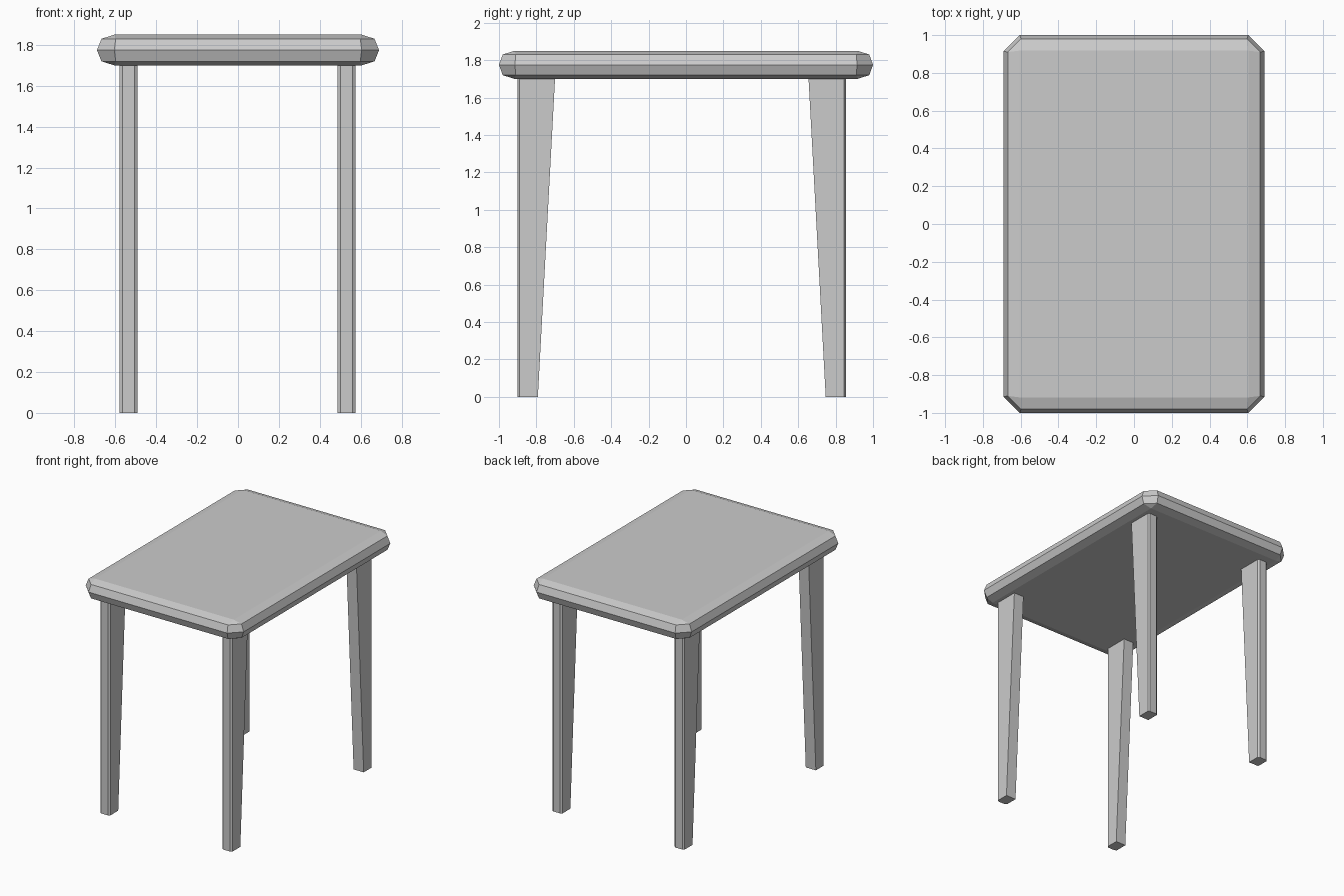
import bpy
import bmesh

cube = bpy.data.objects.get("Cube")
if cube:
    bpy.data.objects.remove(cube, do_unlink=True)

grey = bpy.data.materials.new("plain grey")
grey.use_nodes = True
COLOUR = (0.6, 0.6, 0.6, 1)
grey.diffuse_color = COLOUR
grey.node_tree.nodes["Principled BSDF"].inputs["Base Color"].default_value = COLOUR


def loft(name, rings):
    """Skin a stack of (outline, z) rings and cap both ends."""
    bm = bmesh.new()
    loops = [[bm.verts.new((x, y, z)) for x, y in ring] for ring, z in rings]
    for low, high in zip(loops, loops[1:]):
        for i in range(len(low)):
            j = (i + 1) % len(low)
            bm.faces.new((low[i], low[j], high[j], high[i]))
    bm.faces.new(loops[0][::-1])
    bm.faces.new(loops[-1])
    bmesh.ops.remove_doubles(bm, verts=bm.verts, dist=0.0005)
    bmesh.ops.recalc_face_normals(bm, faces=bm.faces)
    mesh = bpy.data.meshes.new(name)
    bm.to_mesh(mesh)
    bm.free()
    mesh.materials.append(grey)
    obj = bpy.data.objects.new(name, mesh)
    bpy.context.collection.objects.link(obj)


def clipped_rectangle(hx, hy, cut):
    """Rectangle outline with its corners cut at 45 degrees."""
    return [(hx, cut - hy), (hx, hy - cut), (hx - cut, hy), (cut - hx, hy),
            (-hx, hy - cut), (-hx, cut - hy), (cut - hx, -hy), (hx - cut, -hy)]


# Table top: faceted rounded edge, widest halfway up
flat = clipped_rectangle(0.605, 0.918, 0)
shoulder = clipped_rectangle(0.668, 0.98, 0.07)
rim = clipped_rectangle(0.69, 1.0, 0.085)
loft("table_top", [(flat, 1.70), (shoulder, 1.72), (rim, 1.775),
                   (shoulder, 1.83), (flat, 1.85)])


def leg_outline(x, outer_y, depth, side):
    """Leg section with two small chamfers on the outer face."""
    half, cx, cy = 0.044, 0.014, 0.01
    inner_y, chamfer_y = outer_y - side * depth, outer_y - side * cy
    return [(x - half, inner_y), (x + half, inner_y), (x + half, chamfer_y),
            (x + half - cx, outer_y), (x - half + cx, outer_y),
            (x - half, chamfer_y)]


# Legs: straight outer face, inner face tapering towards the floor
for end, outer_y, side in (("front", -0.9, -1), ("back", 0.855, 1)):
    for hand, x in (("right", -0.536), ("left", 0.531)):
        loft(f"{end}_{hand}_leg", [(leg_outline(x, outer_y, 0.108, side), 0),
                                   (leg_outline(x, outer_y, 0.2, side), 1.705)])
